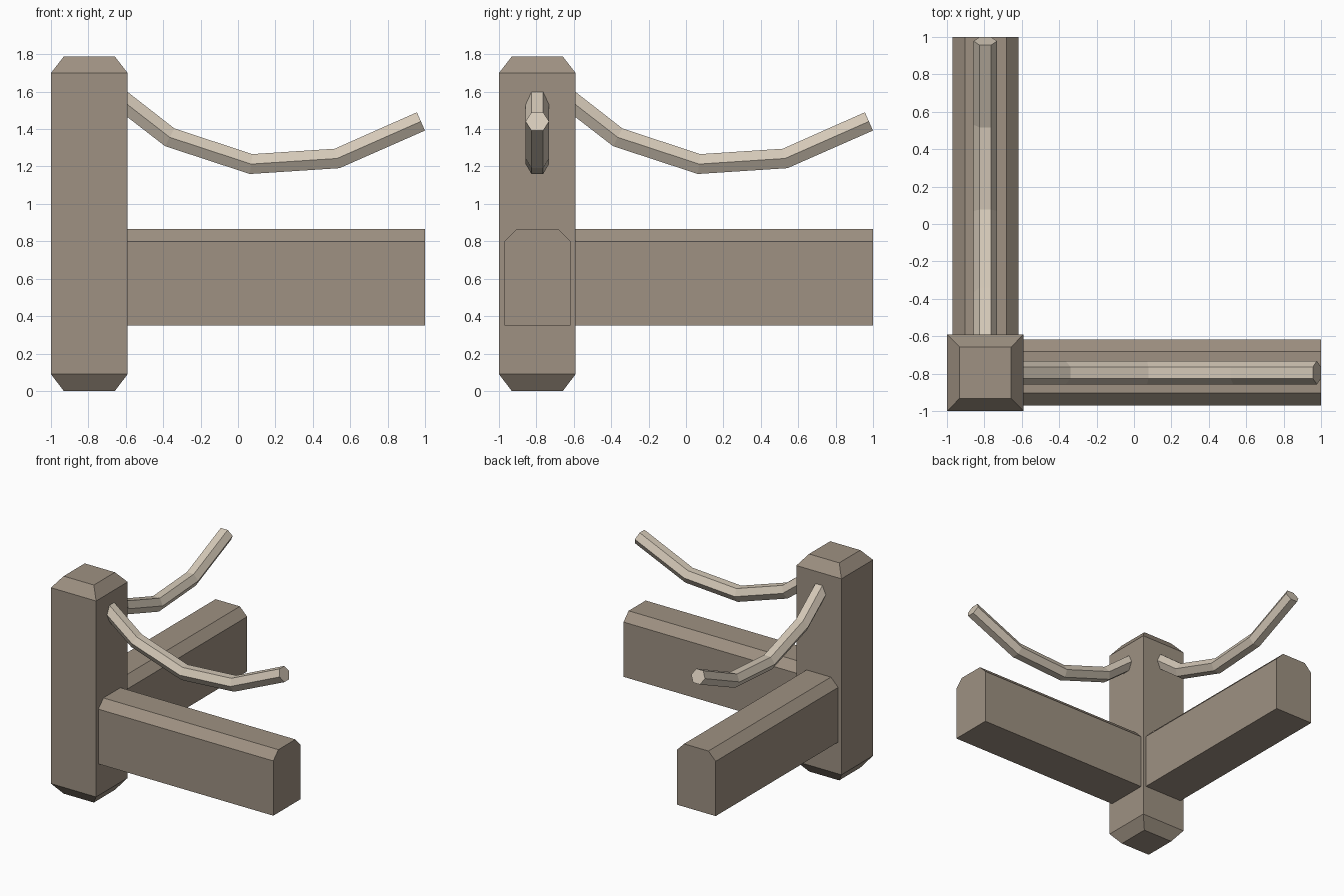
import bpy, bmesh, math
from mathutils import Vector

if "Cube" in bpy.data.objects:
    bpy.data.objects.remove(bpy.data.objects["Cube"])


def material(name, rgb):
    m = bpy.data.materials.new(name)
    m.diffuse_color = (*rgb, 1)
    m.use_nodes = True
    m.node_tree.nodes["Principled BSDF"].inputs["Base Color"].default_value = m.diffuse_color
    return m


WOOD = material("weathered wood", (0.342, 0.283, 0.223))
ROPE = material("pale rope", (0.658, 0.578, 0.474))


def loft(name, rings, mat, swap=False):
    """Skin a list of rings into a closed solid; swap exchanges x and y."""
    bm = bmesh.new()
    loops = [[bm.verts.new((p[1], p[0], p[2]) if swap else p) for p in r] for r in rings]
    n = len(loops[0])
    for a, b in zip(loops, loops[1:]):
        for i in range(n):
            j = (i + 1) % n
            bm.faces.new((a[i], a[j], b[j], b[i]))
    bm.faces.new(loops[0])
    bm.faces.new(loops[-1])
    bmesh.ops.recalc_face_normals(bm, faces=bm.faces)
    me = bpy.data.meshes.new(name)
    bm.to_mesh(me)
    bm.free()
    me.materials.append(mat)
    ob = bpy.data.objects.new(name, me)
    bpy.context.collection.objects.link(ob)


# Corner post with tapered ends
C = -0.795
post = [[(C + sx * r, C + sy * r, z) for sx, sy in ((-1, -1), (1, -1), (1, 1), (-1, 1))]
        for r, z in ((0.137, 0), (0.205, 0.09), (0.205, 1.70), (0.137, 1.787))]
loft("corner_post", post, WOOD)

# Rail profile (y, z) with chamfered top edges
profile = [(-0.97, 0.35), (-0.617, 0.35), (-0.617, 0.80),
           (-0.683, 0.867), (-0.904, 0.867), (-0.97, 0.80)]
rail = [[(x, y, z) for y, z in profile] for x in (-0.65, 1.0)]

# Sagging six-sided rope, rings mitred at each bend
path = [Vector(p) for p in ((-0.66, 1.585), (-0.365, 1.356), (0.07, 1.213),
                            (0.53, 1.243), (0.978, 1.441))]
rope = []
for i, p in enumerate(path):
    d_in = (p - path[max(i - 1, 0)]).normalized()
    d_out = (path[min(i + 1, len(path) - 1)] - p).normalized()
    t = (d_in + d_out).normalized()
    up = Vector((-t.y, t.x))
    ring = []
    for k in range(6):
        a = math.radians(60 * k)
        q = p + up * 0.0535 * math.sin(a) / math.sin(math.pi / 3)
        ring.append((q.x, C + 0.0625 * math.cos(a), q.y))
    rope.append(ring)

# One rail and rope along each wall direction
for side, swap in (("front", False), ("left", True)):
    loft(side + "_rail", rail, WOOD, swap)
    loft(side + "_rope", rope, ROPE, swap)
